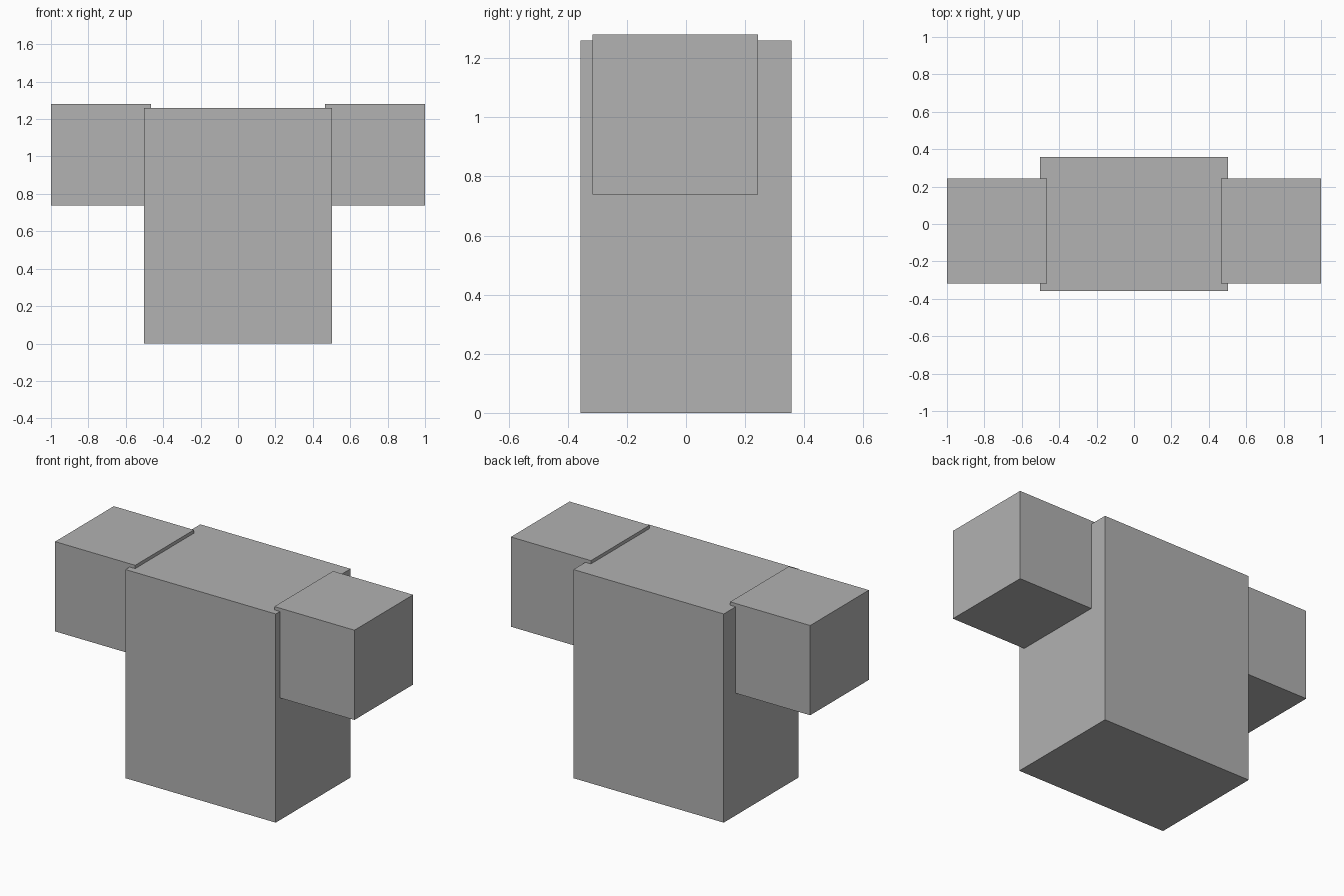
import bpy

cube = bpy.data.objects.get("Cube")
if cube:
    bpy.data.objects.remove(cube, do_unlink=True)

# Single plain grey material
GREY = (0.445, 0.445, 0.445, 1.0)
grey = bpy.data.materials.new("plain_grey")
grey.use_nodes = True
grey.diffuse_color = GREY
bsdf = next(n for n in grey.node_tree.nodes if n.type == 'BSDF_PRINCIPLED')
bsdf.inputs["Base Color"].default_value = GREY


def box(name, low, high):
    """Flat-faced box spanning two opposite corners."""
    centre = [(a + b) / 2 for a, b in zip(low, high)]
    bpy.ops.mesh.primitive_cube_add(size=1, location=centre)
    obj = bpy.context.object
    obj.name = name
    obj.scale = [b - a for a, b in zip(low, high)]
    bpy.ops.object.transform_apply(location=False, rotation=False, scale=True)
    obj.data.materials.append(grey)
    return obj


# Torso block
box("torso", (-0.502, -0.357, 0.0), (0.502, 0.357, 1.26))

# Sleeves, slightly sunk into the torso and set towards the front
box("left_sleeve", (0.465, -0.317, 0.738), (1.0, 0.243, 1.28))
box("right_sleeve", (-1.0, -0.317, 0.738), (-0.465, 0.243, 1.28))
